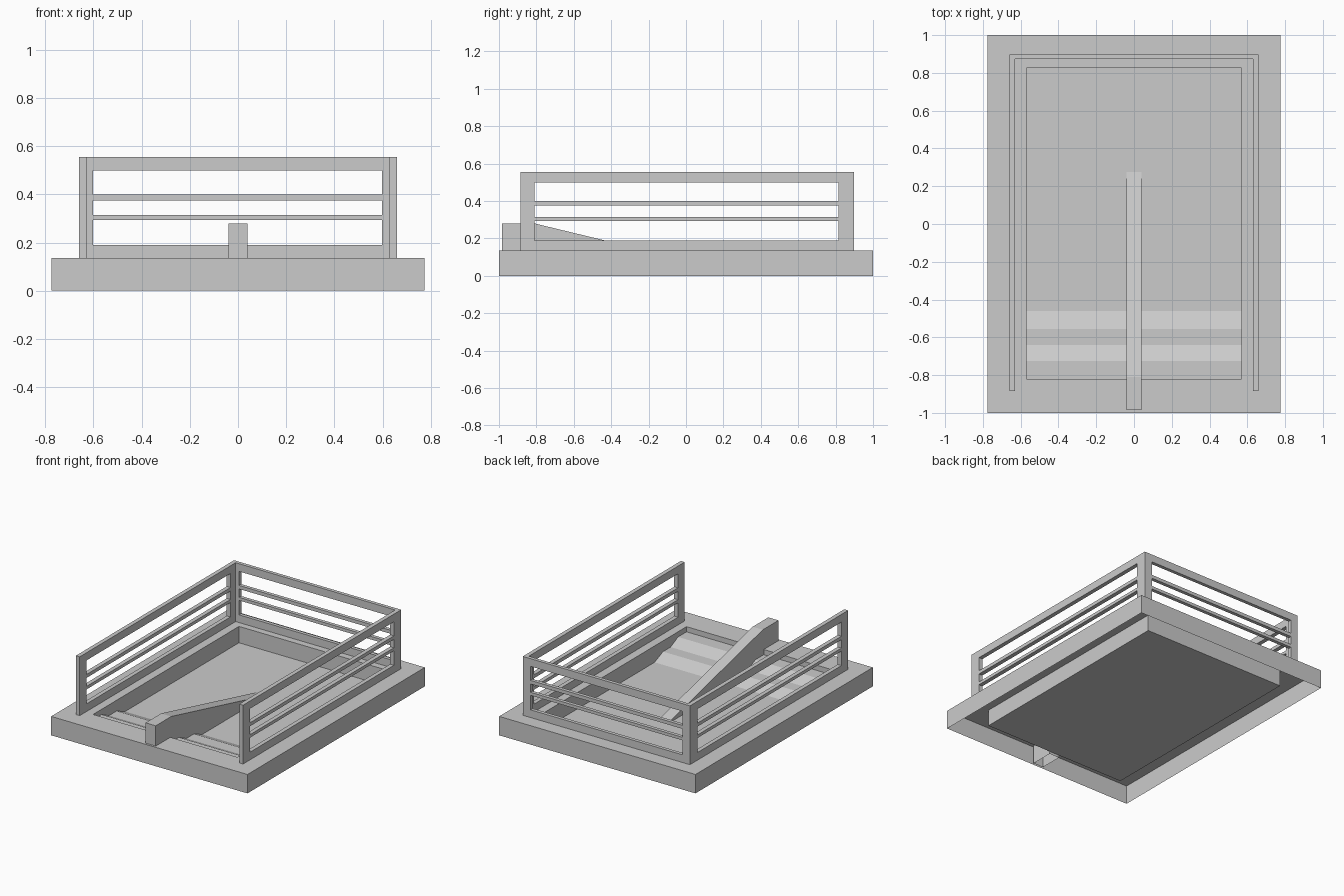
import bpy
import bmesh

cube = bpy.data.objects.get("Cube")
if cube:
    bpy.data.objects.remove(cube, do_unlink=True)

# Single plain grey material
grey = bpy.data.materials.new("plain grey")
grey.use_nodes = True
grey.diffuse_color = (0.6, 0.6, 0.6, 1)
grey.node_tree.nodes["Principled BSDF"].inputs["Base Color"].default_value = (0.6, 0.6, 0.6, 1)

DECK = 0.135      # top of the base
FLOOR = 0.018     # floor of the sunken pit
PIT_X, PIT_FRONT, PIT_BACK = 0.57, -0.82, 0.825
RAIL_TOP = 0.555


def finish(name, bm, fix_normals=True):
    if fix_normals:
        bmesh.ops.recalc_face_normals(bm, faces=bm.faces)
    mesh = bpy.data.meshes.new(name)
    bm.to_mesh(mesh)
    bm.free()
    mesh.materials.append(grey)
    obj = bpy.data.objects.new(name, mesh)
    bpy.context.collection.objects.link(obj)
    return obj


def add_box(bm, x, y, z):
    """Add a box given (min, max) spans."""
    verts = bmesh.ops.create_cube(bm, size=1)["verts"]
    for v in verts:
        for i, (low, high) in enumerate((x, y, z)):
            v.co[i] = high if v.co[i] > 0 else low


def extrude_profile(name, profile, x0, x1, open_bottom=False):
    """Extrude a (y, z) profile along x."""
    bm = bmesh.new()
    face = bm.faces.new([bm.verts.new((x0, y, z)) for y, z in profile])
    new = bmesh.ops.extrude_face_region(bm, geom=[face], use_keep_orig=True)["geom"]
    for v in new:
        if isinstance(v, bmesh.types.BMVert):
            v.co.x = x1
    bmesh.ops.recalc_face_normals(bm, faces=bm.faces)
    if open_bottom:
        down = [f for f in bm.faces if f.normal.z < -0.9]
        bmesh.ops.delete(bm, geom=down, context='FACES')
    return finish(name, bm, False)


# Base: hollow skirt, deck ring, pit walls and pit floor as one shell
bm = bmesh.new()
outer, pit = (0.775, -1, 1), (PIT_X, PIT_FRONT, PIT_BACK)
rings = []
for (hx, front, back), z in ((outer, 0), (outer, DECK), (pit, DECK), (pit, FLOOR)):
    corners = ((-hx, front), (hx, front), (hx, back), (-hx, back))
    rings.append([bm.verts.new((x, y, z)) for x, y in corners])
for low, high in zip(rings, rings[1:]):
    for i in range(4):
        j = (i + 1) % 4
        bm.faces.new((low[i], low[j], high[j], high[i]))
bm.faces.new(rings[-1])
finish("base", bm, False)

# Two steps with sloping risers, at the front of the pit
extrude_profile("steps", [
    (PIT_FRONT, FLOOR), (PIT_FRONT, 0.098), (-0.725, 0.098), (-0.64, 0.058),
    (-0.555, 0.058), (-0.46, FLOOR)], -PIT_X, PIT_X)

# Central ramp, standing through the deck and running down to the pit floor
extrude_profile("ramp", [
    (-0.985, 0.0), (-0.985, 0.28), (-0.81, 0.28), (0.275, FLOOR),
    (PIT_FRONT, FLOOR), (PIT_FRONT, 0.0)], -0.04, 0.04, open_bottom=True)


# Railings: two posts joined by a bottom board, two thin bars and a top board
def railing(name, start, end, post_a, post_b, across, along_y):
    bm = bmesh.new()

    def part(span, z):
        if along_y:
            add_box(bm, across, span, z)
        else:
            add_box(bm, span, across, z)

    part((start, post_a), (DECK, RAIL_TOP))
    part((post_b, end), (DECK, RAIL_TOP))
    for z in ((DECK, 0.19), (0.293, 0.315), (0.375, 0.4), (0.5, RAIL_TOP)):
        part((post_a, post_b), z)
    finish(name, bm)


for name, across in (("left_railing", (0.63, 0.66)), ("right_railing", (-0.66, -0.63))):
    railing(name, -0.885, 0.898, -0.81, 0.815, across, True)
railing("back_railing", -0.63, 0.63, -0.603, 0.598, (0.873, 0.898), False)
